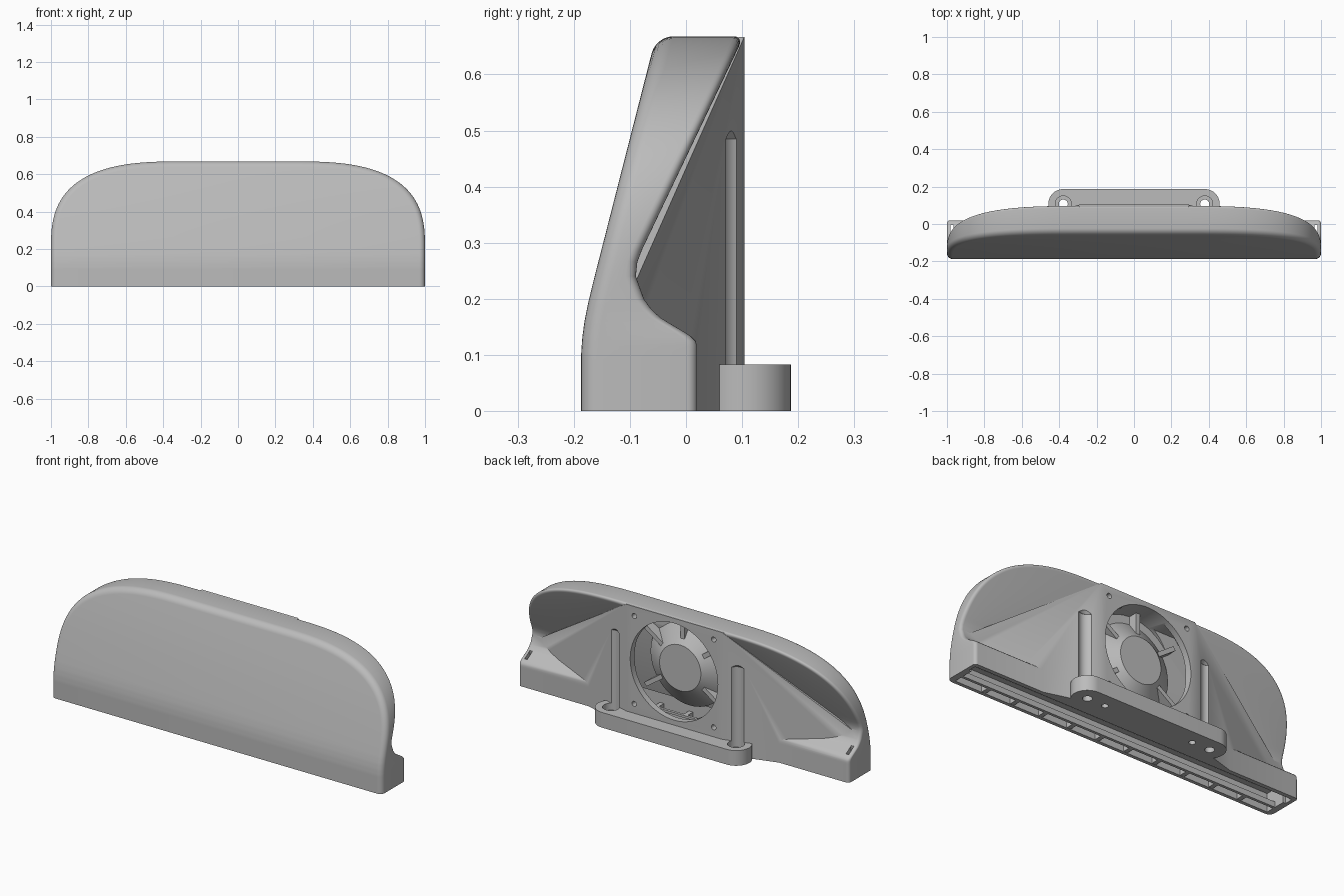
import bpy, bmesh, math
from mathutils import Vector, Matrix

if "Cube" in bpy.data.objects:
    bpy.data.objects.remove(bpy.data.objects["Cube"], do_unlink=True)

grey = bpy.data.materials.new("plain grey plastic")
grey.use_nodes = True
grey.diffuse_color = (0.5, 0.5, 0.5, 1)
grey.node_tree.nodes["Principled BSDF"].inputs["Base Color"].default_value = (0.5, 0.5, 0.5, 1)


def finish(name, bm):
    bmesh.ops.recalc_face_normals(bm, faces=bm.faces)
    mesh = bpy.data.meshes.new(name)
    bm.to_mesh(mesh)
    bm.free()
    mesh.materials.append(grey)
    ob = bpy.data.objects.new(name, mesh)
    bpy.context.collection.objects.link(ob)
    return ob


def hull(name, points, mirror=True):
    bm = bmesh.new()
    for x, y, z in points:
        bm.verts.new((x, y, z))
        if mirror:
            bm.verts.new((-x, y, z))
    res = bmesh.ops.convex_hull(bm, input=bm.verts)
    junk = [g for g in res["geom_interior"] if isinstance(g, bmesh.types.BMVert)]
    bmesh.ops.delete(bm, geom=junk, context="VERTS")
    bmesh.ops.dissolve_limit(bm, angle_limit=0.001, verts=bm.verts, edges=bm.edges)
    return finish(name, bm)


def box(name, lo, hi):
    return hull(name, [(x, y, z) for x in (lo[0], hi[0]) for y in (lo[1], hi[1])
                       for z in (lo[2], hi[2])], False)


def cone(name, a, b, r1, r2, sides=48):
    a, b = Vector(a), Vector(b)
    bm = bmesh.new()
    turn = (b - a).to_track_quat("Z", "Y").to_matrix().to_4x4()
    bmesh.ops.create_cone(bm, cap_ends=True, segments=sides, radius1=r1, radius2=r2,
                          depth=(b - a).length, matrix=Matrix.Translation((a + b) / 2) @ turn)
    return finish(name, bm)


def combine(target, tool, operation):
    mod = target.modifiers.new("combine", "BOOLEAN")
    mod.operation, mod.solver, mod.object = operation, "EXACT", tool
    bpy.ops.object.select_all(action="DESELECT")
    bpy.context.view_layer.objects.active = target
    target.select_set(True)
    bpy.ops.object.modifier_apply(modifier=mod.name)
    bpy.data.objects.remove(tool, do_unlink=True)


def along(points, z):
    for (z0, y0), (z1, y1) in zip(points, points[1:]):
        if z <= z1:
            return y0 + (y1 - y0) * (z - z0) / (z1 - z0)
    return points[-1][1]


# Side profiles of the shell, as depth over height
FRONT = [(0, -.187), (.1, -.187), (.13, -.185), (.16, -.181), (.19, -.175),
         (.22, -.168), (.67, -.053)]
BACK = [(0, .02), (.115, .02), (.125, .017), (.135, .007), (.166, -.045), (.182, -.062),
        (.2, -.075), (.22, -.085), (.243, -.09), (.262, -.088), (.28, -.082), (.67, .104)]

# Half outline with outward normals: straight side, then a superellipse shoulder
half = [((1, .2 * i / 24), (1, 0)) for i in range(24)]
POWER = 2.8
for i in range(49):
    t = math.pi / 2 * i / 48
    u = max(math.cos(t), 0) ** (2 / POWER)
    v = math.sin(t) ** (2 / POWER)
    n = Vector((u ** (POWER - 1) / .7, v ** (POWER - 1) / .468)).normalized()
    half.append(((.3 + .7 * u, .2 + .468 * v), tuple(n)))
outline = half + [((-p[0], p[1]), (-n[0], n[1])) for p, n in reversed(half)]

# Shell: rings from the rounded front edge to the rounded back rim
bm = bmesh.new()
rings = []
steps = [math.pi / 2 * k / 6 for k in range(7)]
levels = [(FRONT, .03, a, 1) for a in steps] + [(BACK, .018, a, -1) for a in reversed(steps)]
for profile, r, a, sign in levels:
    ring = []
    for (x, z), (nx, nz) in outline:
        d = r * (1 - math.sin(a))
        px, pz = x - nx * d, z - nz * d
        ring.append(bm.verts.new((px, along(profile, pz) + sign * r * (1 - math.cos(a)), pz)))
    rings.append(ring)
count = len(outline)
for r0, r1 in zip(rings, rings[1:]):
    for i in range(count - 1):
        bm.faces.new((r0[i], r0[i + 1], r1[i + 1], r1[i]))
for ring in (rings[0], rings[-1]):
    for i in range(count // 2 - 1):
        bm.faces.new((ring[i], ring[i + 1], ring[count - 2 - i], ring[count - 1 - i]))
bm.faces.new([r[0] for r in rings] + [r[-1] for r in reversed(rings)])
shell = finish("duct_shell", bm)

# Fan plate with the tapering duct sides
combine(shell, hull("duct_sides", [
    (.29, .104, 0), (.29, .104, .667), (.29, .0, .66), (.29, -.12, 0),
    (.95, -.09, 0), (.95, -.09, .23), (.95, -.12, 0), (.95, -.12, .22)]), "UNION")

# Rounded mounting tab
HOLE = (.378, .107)
ring = [(HOLE[0] + .08 * math.cos(a), HOLE[1] + .08 * math.sin(a))
        for a in [math.tau * k / 48 for k in range(48)]]
combine(shell, hull("mounting_tab", [(x, y, z) for x, y in ring for z in (0, .083)]), "UNION")

# Air chamber, outlet slot and fan opening
combine(shell, hull("chamber", [
    (.93, -.12, .05), (.93, -.15, .05), (.25, .07, .1), (.25, .07, .61),
    (.25, 0, .61), (.25, -.14, .05)]), "DIFFERENCE")
combine(shell, box("outlet", (-.965, -.168, -.05), (.965, -.003, .1)), "DIFFERENCE")
FAN_Z = .375
combine(shell, cone("bore", (0, .2, FAN_Z), (0, -.02, FAN_Z), .265, .265, 64), "DIFFERENCE")

for s in (-1, 1):
    x, y = s * HOLE[0], HOLE[1]
    # Screwdriver groove with pointed top, and the screw hole under it
    groove = cone("groove", (x, y, .045), (x, y, .485), .043, .043)
    combine(groove, cone("tip", (x, y, .484), (x, y, .502), .043, .025), "UNION")
    combine(shell, groove, "DIFFERENCE")
    combine(shell, cone("screw_hole", (x, y, -.05), (x, y, .06), .024, .024, 24), "DIFFERENCE")
    combine(shell, cone("pin_hole", (s * .27, y, -.05), (s * .27, y, .04), .017, .017, 24),
            "DIFFERENCE")
    # Fan screw holes in the plate corners
    for z in (FAN_Z - .24, FAN_Z + .24):
        combine(shell, cone("fan_hole", (s * .24, .2, z), (s * .24, .04, z), .014, .014, 16),
                "DIFFERENCE")
    # Narrow slit at each end
    combine(shell, box("slit", (s * .972 - .008, -.05, -.05), (s * .972 + .008, -.005, .25)),
            "DIFFERENCE")

# Deflector hub with its struts
hub = cone("deflector_hub", (0, -.03, FAN_Z), (0, .05, FAN_Z), .235, .125, 64)
parts = [shell, hub]
for k, angle in enumerate((35, 90, 145, 215, 325)):
    strut = box(f"hub_strut_{k}", (.1, -.035, -.012), (.275, .03, .012))
    strut.data.transform(Matrix.Translation((0, 0, FAN_Z)) @
                         Matrix.Rotation(-math.radians(angle), 4, "Y"))
    parts.append(strut)

# Outlet grille: a long rail and short ribs
parts.append(box("grille_rail", (-.97, -.125, 0), (.97, -.11, .03)))
for k in range(1, 11):
    x = -.965 + 1.93 * k / 11
    parts.append(box(f"grille_rib_{k}", (x - .012, -.172, .001), (x + .012, -.12, .03)))

bpy.ops.object.select_all(action="DESELECT")
for ob in parts:
    ob.select_set(True)
bpy.context.view_layer.objects.active = shell
bpy.ops.object.shade_smooth_by_angle(angle=math.radians(30))
